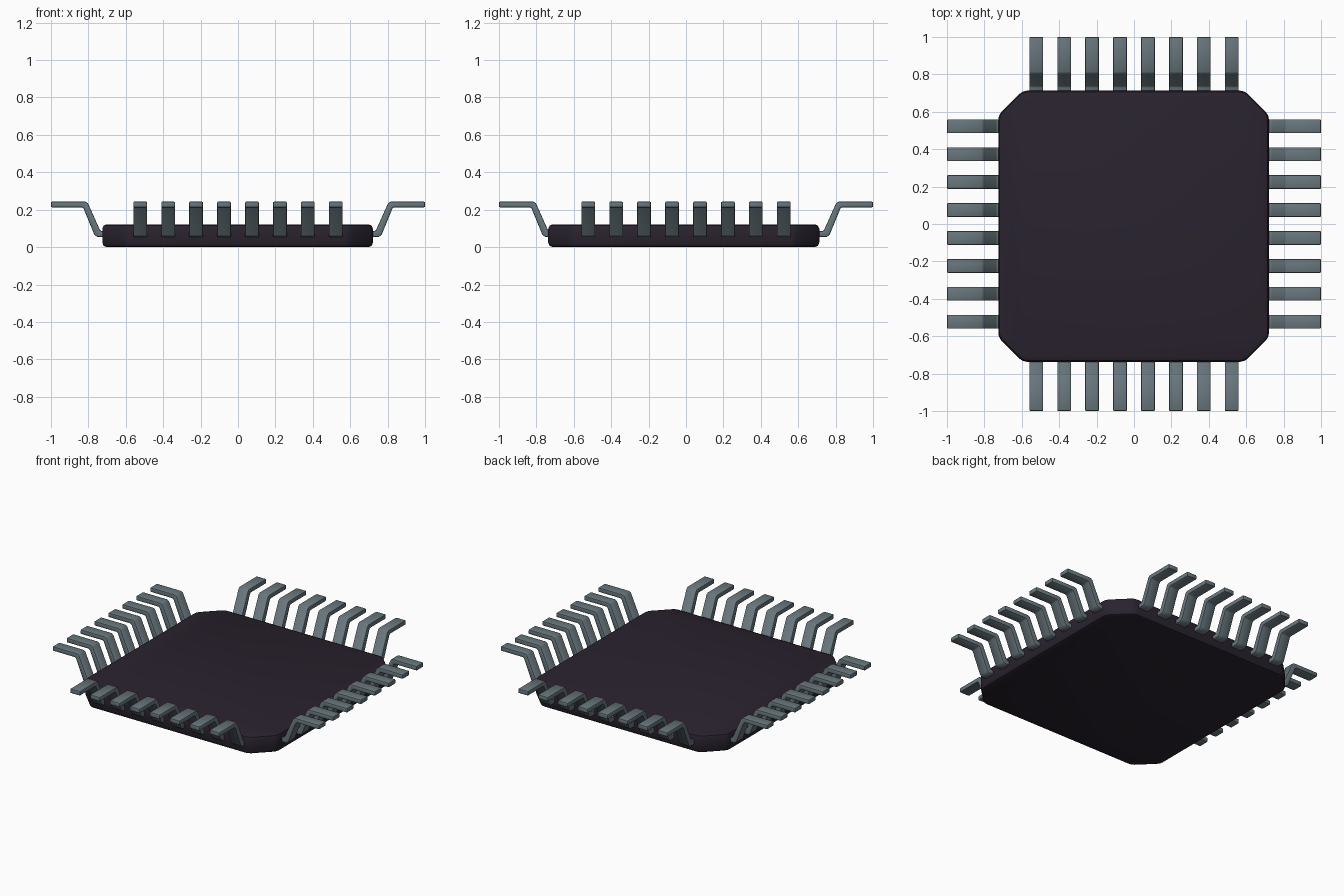
import bpy, bmesh
from math import radians, pi
from mathutils import Matrix

if "Cube" in bpy.data.objects:
    bpy.data.objects.remove(bpy.data.objects["Cube"])


def material(name, color):
    m = bpy.data.materials.new(name)
    m.diffuse_color = color
    m.use_nodes = True
    m.node_tree.nodes["Principled BSDF"].inputs["Base Color"].default_value = m.diffuse_color
    return m


def add_object(name, bm, mat):
    bmesh.ops.recalc_face_normals(bm, faces=bm.faces)
    mesh = bpy.data.meshes.new(name)
    bm.to_mesh(mesh)
    bm.free()
    mesh.materials.append(mat)
    ob = bpy.data.objects.new(name, mesh)
    bpy.context.collection.objects.link(ob)
    bpy.ops.object.select_all(action='DESELECT')
    ob.select_set(True)
    bpy.context.view_layer.objects.active = ob
    bpy.ops.object.shade_smooth_by_angle(angle=radians(40))
    return ob


def bevel(bm, edges, width, segments):
    bmesh.ops.bevel(bm, geom=edges, offset=width, offset_type='OFFSET',
                    segments=segments, profile=0.5, affect='EDGES')


def is_vertical(e):
    a, b = (v.co for v in e.verts)
    return abs(a.x - b.x) < 1e-4 and abs(a.y - b.y) < 1e-4


plastic = material("dark_plastic", (0.022, 0.016, 0.027, 1))
metal = material("lead_metal", (0.14, 0.185, 0.205, 1))

# Package body: square slab, corners cut off and softened, rims rounded
bm = bmesh.new()
bmesh.ops.create_cube(bm, size=1, matrix=Matrix.Translation((-0.002, -0.012, 0.061))
                      @ Matrix.Diagonal((1.447, 1.449, 0.122, 1)))
bevel(bm, [e for e in bm.edges if is_vertical(e)], 0.13, 1)
bevel(bm, [e for e in bm.edges if is_vertical(e)], 0.022, 2)
bevel(bm, [e for e in bm.edges if abs(e.verts[0].co.z - e.verts[1].co.z) < 1e-4], 0.024, 2)
add_object("chip_body", bm, plastic)

# Lead cross-section (outward distance, height), bent up then out
top_line = [(0.69, 0.085), (0.728, 0.085), (0.738, 0.091), (0.802, 0.234), (0.815, 0.243), (1.0, 0.243)]
under_line = [(1.0, 0.213), (0.836, 0.213), (0.826, 0.207), (0.768, 0.066), (0.752, 0.054), (0.69, 0.054)]
profile = top_line + under_line
PITCH, WIDTH, COUNT = 0.1493, 0.074, 8


def lead_mesh(offset, turn):
    bm = bmesh.new()
    face = bm.faces.new([bm.verts.new((d, offset - WIDTH / 2, z)) for d, z in profile])
    ext = bmesh.ops.extrude_face_region(bm, geom=[face])
    moved = [g for g in ext['geom'] if isinstance(g, bmesh.types.BMVert)]
    bmesh.ops.translate(bm, vec=(0, WIDTH, 0), verts=moved)
    bmesh.ops.recalc_face_normals(bm, faces=bm.faces)
    # soften the long edges and the tip
    bevel(bm, [e for e in bm.edges if e.calc_face_angle() > radians(60)], 0.006, 2)
    bmesh.ops.rotate(bm, cent=(0, 0, 0), matrix=Matrix.Rotation(turn, 3, 'Z'), verts=bm.verts)
    return bm


# Eight leads on each of the four sides
for k, side in enumerate(("right", "back", "left", "front")):
    for i in range(COUNT):
        bm = lead_mesh((i - (COUNT - 1) / 2) * PITCH, k * pi / 2)
        add_object(f"{side}_lead_{i + 1}", bm, metal)
